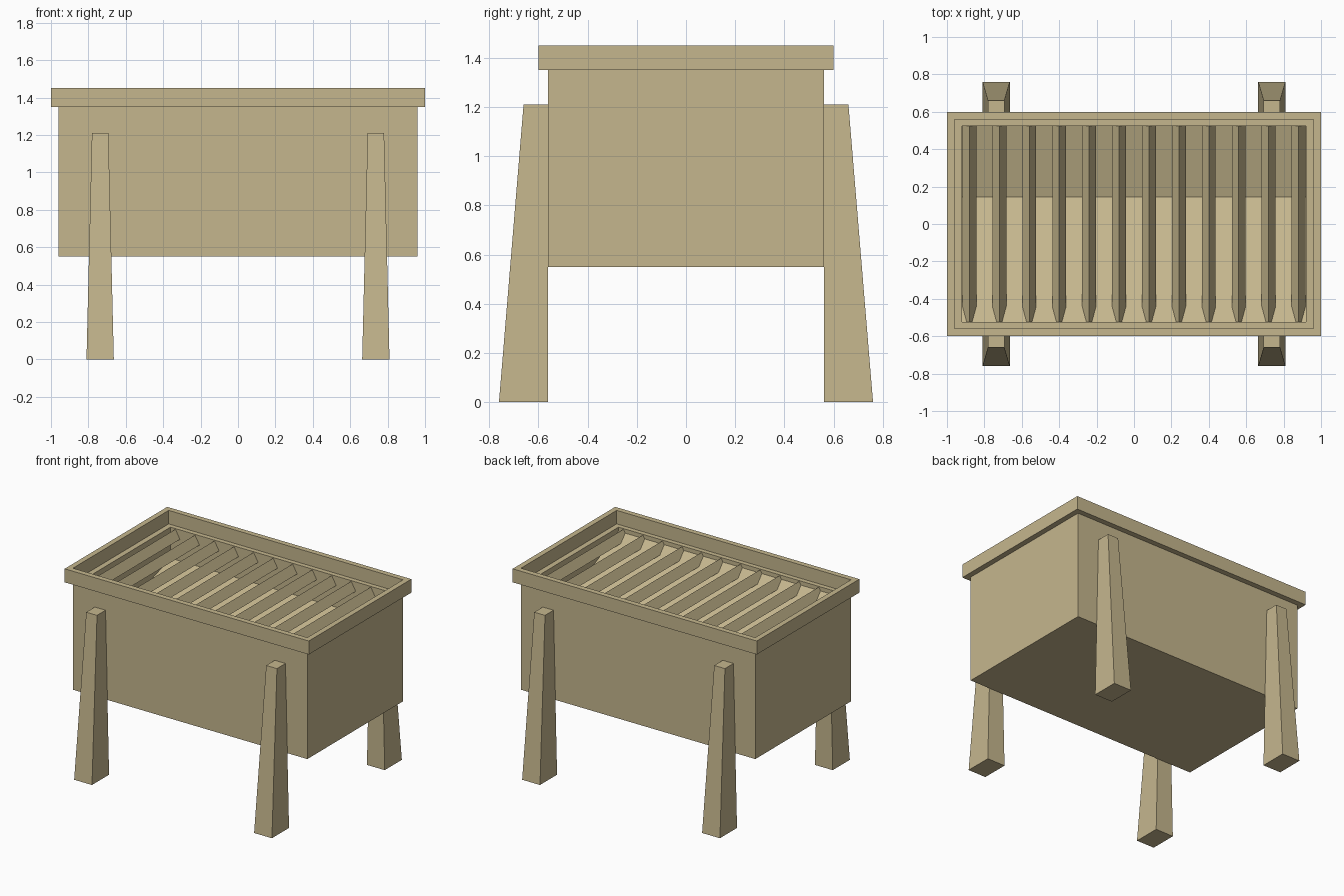
import bpy, bmesh

cube = bpy.data.objects.get("Cube")
if cube:
    bpy.data.objects.remove(cube, do_unlink=True)

wood = bpy.data.materials.new("pale_wood")
wood.use_nodes = True
colour = (0.56, 0.47, 0.27, 1)
wood.diffuse_color = colour
wood.node_tree.nodes["Principled BSDF"].inputs["Base Color"].default_value = colour


def finish(name, bm):
    bmesh.ops.recalc_face_normals(bm, faces=bm.faces[:])
    mesh = bpy.data.meshes.new(name)
    bm.to_mesh(mesh)
    bm.free()
    mesh.materials.append(wood)
    obj = bpy.data.objects.new(name, mesh)
    bpy.context.collection.objects.link(obj)
    return obj


def loft(name, rings, closed=False):
    """Join equal point rings; cap the ends, or close back to the first ring."""
    bm = bmesh.new()
    loops = [[bm.verts.new(p) for p in ring] for ring in rings]
    count = len(loops[0])
    pairs = list(zip(loops, loops[1:]))
    if closed:
        pairs.append((loops[-1], loops[0]))
    else:
        bm.faces.new(loops[0])
        bm.faces.new(loops[-1])
    for a, b in pairs:
        for i in range(count):
            j = (i + 1) % count
            bm.faces.new((a[i], a[j], b[j], b[i]))
    return finish(name, bm)


def rect(x0, x1, y0, y1, z):
    return [(x0, y0, z), (x1, y0, z), (x1, y1, z), (x0, y1, z)]


def centred(hx, hy, z):
    return rect(-hx, hx, -hy, hy, z)


# Open tub: outer walls, top edge, inner walls and bottom
loft("tub", [centred(0.96, 0.56, 0.55), centred(0.96, 0.56, 1.35),
             centred(0.92, 0.525, 1.35), centred(0.92, 0.525, 0.59)])

# Raised rim around the top
loft("rim", [centred(1, 0.6, 1.35), centred(1, 0.6, 1.45),
             centred(0.96, 0.56, 1.45), centred(0.96, 0.56, 1.35)], closed=True)

# Two sloping floor boards meeting in a valley
section = [(-0.525, 1.32), (0.145, 1.0), (0.525, 1.12)]
section += [(y, z - 0.03) for y, z in reversed(section)]
loft("sloping_floor", [[(x, y, z) for y, z in section] for x in (-0.92, 0.92)])

# Row of ridged slats across the opening
SLATS = 12
for i in range(SLATS):
    x = -0.88 + 1.76 * i / (SLATS - 1)
    loft(f"slat_{i + 1}", [[(x - 0.037, y, 1.28), (x + 0.037, y, 1.28), (x, y, 1.345)]
                           for y in (-0.525, 0.525)])

# Four tapered legs fixed to the long sides
for side, sx in (("right", -1), ("left", 1)):
    for end, sy in (("front", -1), ("back", 1)):
        cx = 0.737 * sx
        loft(f"{end}_{side}_leg", [rect(cx - h, cx + h, 0.56 * sy, y * sy, z)
                                   for h, y, z in ((0.073, 0.76, 0), (0.044, 0.66, 1.21))])
